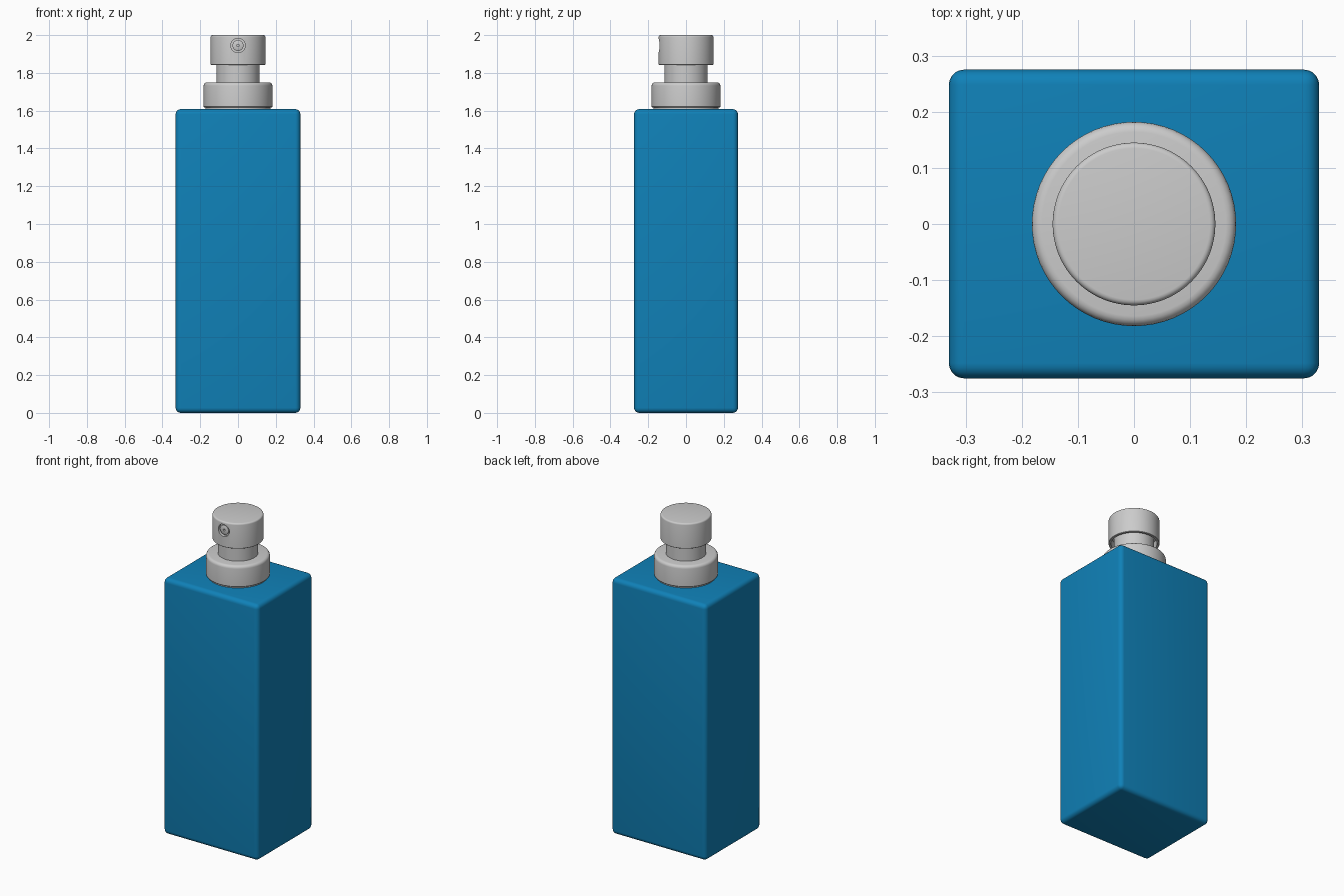
import bpy, bmesh, math
from mathutils import Matrix

if "Cube" in bpy.data.objects:
    bpy.data.objects.remove(bpy.data.objects["Cube"])

def finish(name, bm, angle=35):
    bmesh.ops.recalc_face_normals(bm, faces=bm.faces)
    me = bpy.data.meshes.new(name)
    bm.to_mesh(me)
    bm.free()
    ob = bpy.data.objects.new(name, me)
    bpy.context.collection.objects.link(ob)
    smooth(ob, angle)
    return ob

def smooth(ob, angle=35):
    bpy.ops.object.select_all(action='DESELECT')
    ob.select_set(True)
    bpy.context.view_layer.objects.active = ob
    bpy.ops.object.shade_smooth_by_angle(angle=math.radians(angle))

def arc(r, z, b, n=4):
    """Rounded top outer corner, from the wall to the top."""
    return [(r - b + b * math.cos(i / n * math.pi / 2),
             z - b + b * math.sin(i / n * math.pi / 2)) for i in range(n + 1)]

def lathe(name, profile, steps=64, matrix=Matrix()):
    """Revolve a profile that starts and ends on the axis."""
    bm = bmesh.new()
    vs = [bm.verts.new((r, 0, z)) for r, z in profile]
    es = [bm.edges.new(p) for p in zip(vs, vs[1:])]
    bmesh.ops.spin(bm, geom=vs + es, cent=(0, 0, 0), axis=(0, 0, 1),
                   angle=2 * math.pi, steps=steps)
    bmesh.ops.remove_doubles(bm, verts=bm.verts, dist=1e-5)
    bm.transform(matrix)
    return finish(name, bm)

# Bottle: rounded rectangular block
bm = bmesh.new()
bmesh.ops.create_cube(bm, size=1)
bm.transform(Matrix.Translation((0, 0, 0.804)) @ Matrix.Diagonal((0.66, 0.55, 1.608, 1)))
bmesh.ops.bevel(bm, geom=bm.edges[:], offset=0.027, segments=5, profile=0.5, affect='EDGES')
bottle = finish("bottle", bm)
blue = bpy.data.materials.new("blue_plastic")
blue.diffuse_color = (0.005, 0.22, 0.48, 1)
blue.use_nodes = True
blue.node_tree.nodes["Principled BSDF"].inputs["Base Color"].default_value = blue.diffuse_color
bottle.data.materials.append(blue)

# Neck, collar and pump stem
lathe("neck", [(0, 1.59), (0.172, 1.59), (0.172, 1.63), (0, 1.63)])
lathe("collar", [(0, 1.617), (0.178, 1.617), (0.182, 1.621)] + arc(0.182, 1.75, 0.018) + [(0, 1.75)])
lathe("pump_stem", [(0, 1.74), (0.115, 1.74), (0.115, 1.89), (0, 1.89)])

# Push button: hollow underneath
button = lathe("push_button", [(0, 1.89), (0.131, 1.89), (0.131, 1.842), (0.143, 1.842), (0.145, 1.844)]
               + arc(0.145, 2.0, 0.01) + [(0, 2.0)], 96)

# Round recess in the front of the button
to_front = Matrix.Translation((0, 0, 1.945)) @ Matrix.Rotation(math.pi / 2, 4, 'X')
cutter = lathe("recess_cutter", [(0, 0.125), (0.038, 0.125), (0.038, 0.2), (0, 0.2)], 32, to_front)
mod = button.modifiers.new("recess", 'BOOLEAN')
mod.operation, mod.object, mod.solver = 'DIFFERENCE', cutter, 'EXACT'
bpy.ops.object.select_all(action='DESELECT')
button.select_set(True)
bpy.context.view_layer.objects.active = button
bpy.ops.object.modifier_apply(modifier=mod.name)
bpy.data.objects.remove(cutter, do_unlink=True)
smooth(button)

# Spray nozzle insert with a small orifice
lathe("spray_nozzle", [(0, 0.12), (0.029, 0.12), (0.029, 0.136), (0.026, 0.138),
                       (0.006, 0.138), (0.006, 0.128), (0, 0.128)], 32, to_front)
